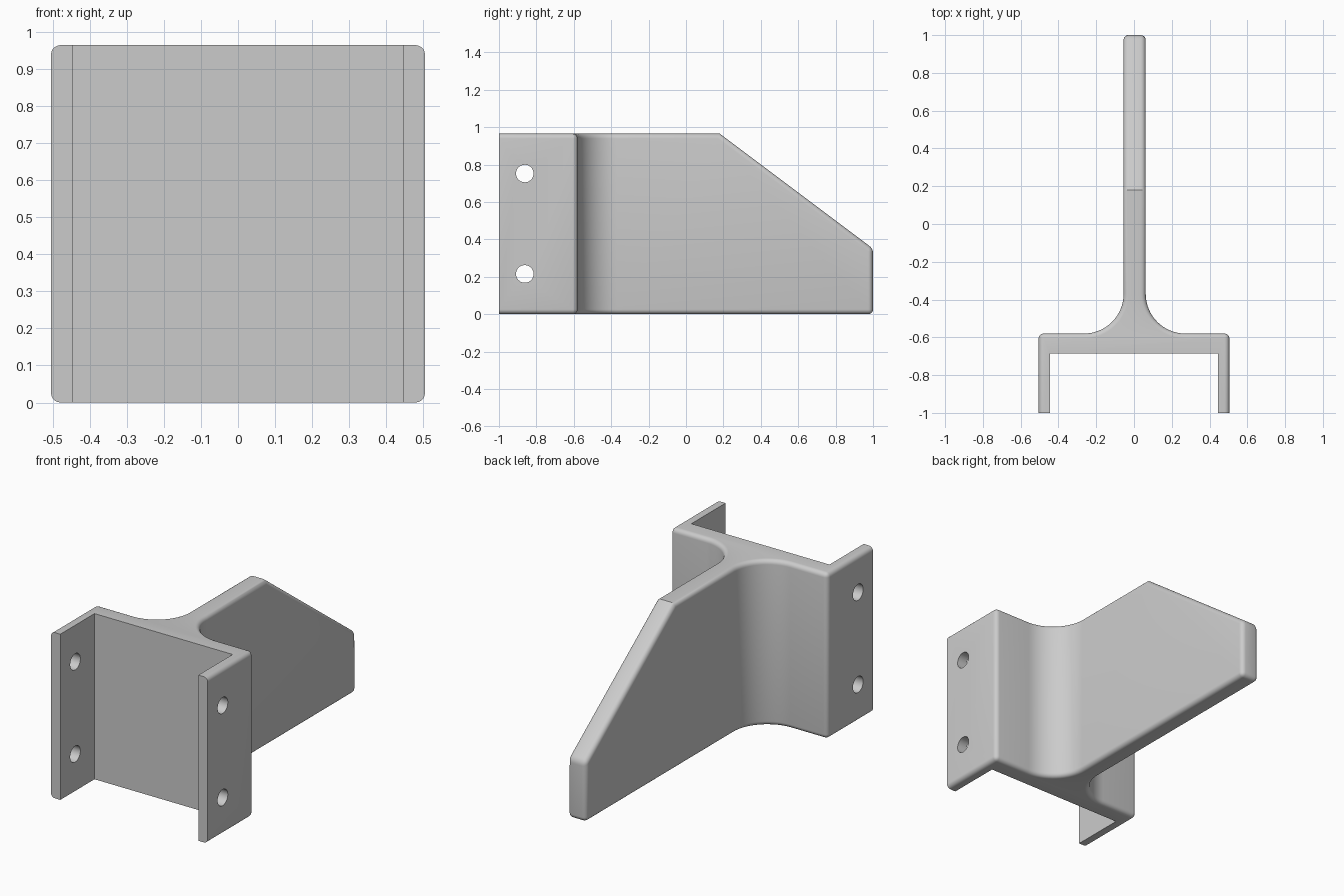
import bpy, bmesh, math
from mathutils import Vector

cube = bpy.data.objects.get("Cube")
if cube:
    bpy.data.objects.remove(cube, do_unlink=True)

HEIGHT, HALF_W, INNER_W = 0.965, 0.505, 0.445
PLATE_BACK, PLATE_FRONT = -0.58, -0.685
RIB_L, RIB_R, FILLET = 0.062, -0.055, 0.21

grey = bpy.data.materials.new("plain grey")
grey.use_nodes = True
colour = (0.6, 0.6, 0.6, 1)
grey.diffuse_color = colour
grey.node_tree.nodes["Principled BSDF"].inputs["Base Color"].default_value = colour


def fillet(rib_x, side, steps=16):
    """Concave arc from the plate to the rib."""
    cx, cy = rib_x + side * FILLET, PLATE_BACK + FILLET
    angles = [math.pi / 2 * i / steps for i in range(steps + 1)]
    return [(cx - side * FILLET * math.sin(a), cy - FILLET * math.cos(a)) for a in angles]


def finish(bm, name):
    bmesh.ops.recalc_face_normals(bm, faces=bm.faces)
    mesh = bpy.data.meshes.new(name)
    bm.to_mesh(mesh)
    bm.free()
    obj = bpy.data.objects.new(name, mesh)
    bpy.context.collection.objects.link(obj)
    mesh.materials.append(grey)
    return obj


# Bracket body: plan outline extruded upwards
outline = [(-HALF_W, -1), (HALF_W, -1), (HALF_W, PLATE_BACK)]
outline += fillet(RIB_L, 1)
outline += [(RIB_L, 1), (RIB_R, 1)]
outline += fillet(RIB_R, -1)[::-1]
outline += [(-HALF_W, PLATE_BACK)]
bm = bmesh.new()
base = bm.faces.new([bm.verts.new((x, y, 0)) for x, y in outline])
top = bmesh.ops.extrude_face_region(bm, geom=[base])["geom"]
bmesh.ops.translate(bm, vec=(0, 0, HEIGHT),
                    verts=[v for v in top if isinstance(v, bmesh.types.BMVert)])

# Sloped end of the rib
slope = Vector((0, HEIGHT - 0.35, 1 - 0.18))
cut = bmesh.ops.bisect_plane(bm, geom=bm.verts[:] + bm.edges[:] + bm.faces[:],
                             plane_co=(0, 0.18, HEIGHT), plane_no=slope, clear_outer=True)
bmesh.ops.holes_fill(bm, edges=[e for e in bm.edges if e.is_boundary], sides=0)
bmesh.ops.recalc_face_normals(bm, faces=bm.faces)

# Rounded outer edges, with the front rim left sharp
rounded = [e for e in bm.edges
           if e.calc_face_angle(0) > math.radians(45)
           and max(v.co.y for v in e.verts) > -0.99]
bmesh.ops.bevel(bm, geom=rounded, offset=0.026, segments=5, profile=0.5,
                affect='EDGES', clamp_overlap=True)
body = finish(bm, "bracket")

# Channel between the two flanges
bm = bmesh.new()
bmesh.ops.create_cube(bm, size=1)
bmesh.ops.scale(bm, vec=(2 * INNER_W, 1, 2), verts=bm.verts)
bmesh.ops.translate(bm, vec=(0, PLATE_FRONT - 0.5, HEIGHT / 2), verts=bm.verts)
cutters = [finish(bm, "channel_cutter")]

# Bolt holes through both flanges
for z in (0.215, 0.752):
    bpy.ops.mesh.primitive_cylinder_add(vertices=40, radius=0.047, depth=2,
                                        location=(0, -0.862, z),
                                        rotation=(0, math.pi / 2, 0))
    hole = bpy.context.object
    hole.name = "bolt_hole_cutter"
    hole.data.materials.append(grey)
    cutters.append(hole)

bpy.ops.object.select_all(action='DESELECT')
body.select_set(True)
bpy.context.view_layer.objects.active = body
for cutter in cutters:
    mod = body.modifiers.new(cutter.name, 'BOOLEAN')
    mod.operation, mod.solver, mod.object = 'DIFFERENCE', 'EXACT', cutter
    bpy.ops.object.modifier_apply(modifier=mod.name)
for cutter in cutters:
    bpy.data.objects.remove(cutter, do_unlink=True)
bpy.ops.object.shade_smooth_by_angle(angle=math.radians(30))
